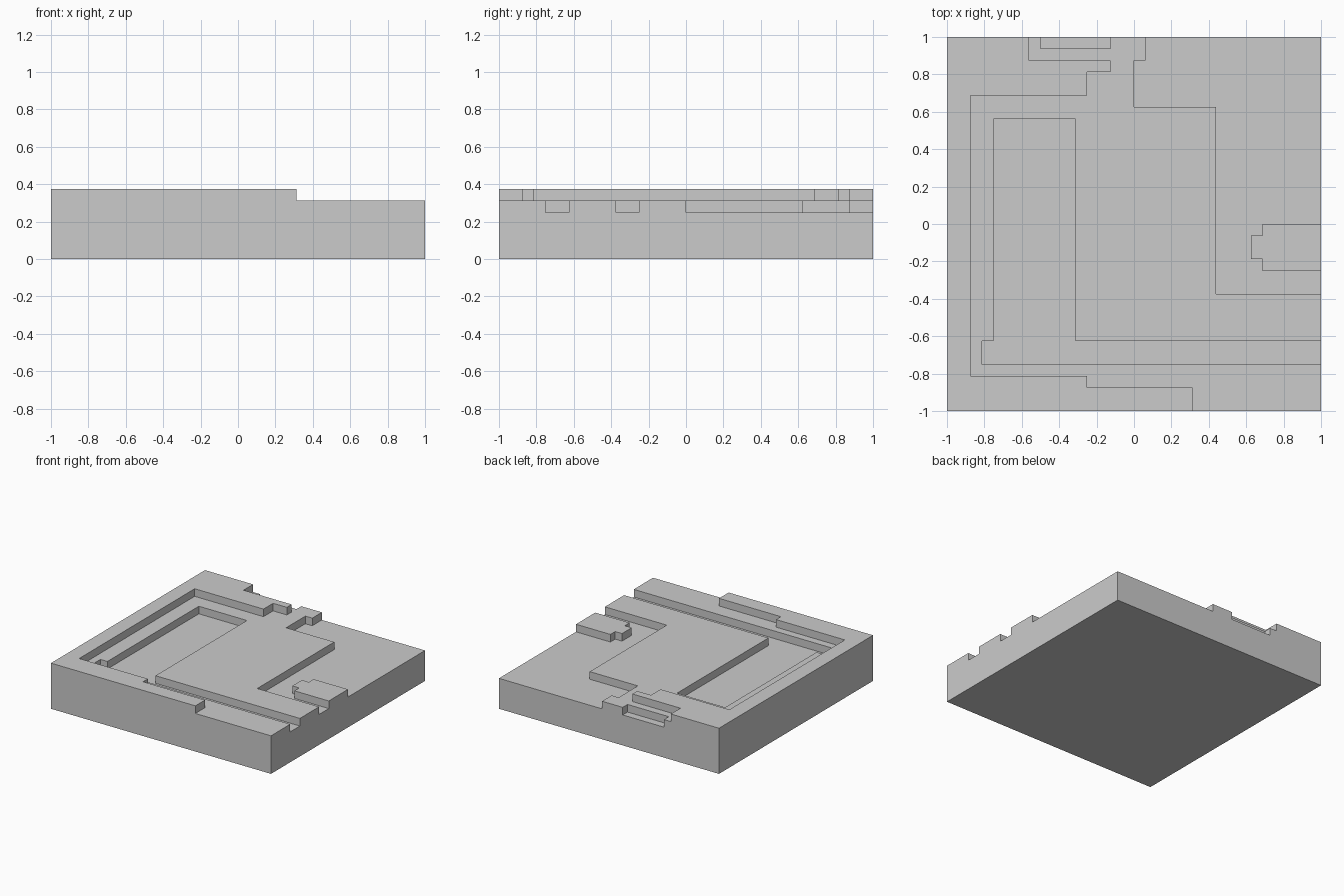
import bpy, bmesh, math

if "Cube" in bpy.data.objects:
    bpy.data.objects.remove(bpy.data.objects["Cube"])

N = 32                                # cells per side
Z = [0, 0.25, 0.3125, 0.375]          # bottom, low, middle and high levels
level = [[2] * N for _ in range(N)]   # starts as a flat middle-height slab


def paint(value, x0, x1, y0, y1):
    """Set a rectangle of the tile to one level."""
    idx = lambda v: round((v + 1) * N / 2)
    for i in range(idx(x0), idx(x1)):
        for j in range(idx(y0), idx(y1)):
            level[i][j] = value


# raised rim along left, front and back
paint(3, -1, -0.875, -1, 1)
paint(3, -0.875, -0.25, -1, -0.8125)
paint(3, -0.25, 0.3125, -1, -0.875)
paint(3, -0.875, -0.5625, 0.6875, 1)
paint(3, -0.5625, -0.25, 0.6875, 0.875)
paint(3, -0.25, -0.125, 0.8125, 0.875)

# sunken basin on the left and channel leading out to the right
paint(1, -0.75, -0.3125, -0.625, 0.5625)
paint(1, -0.8125, 1, -0.75, -0.625)

# small notch in the back edge
paint(1, -0.5, -0.125, 0.9375, 1)

# low ground on the right, with an island on its edge
paint(1, 0.4375, 1, -0.375, 1)
paint(1, 0, 0.4375, 0.625, 0.875)
paint(1, 0.0625, 0.4375, 0.875, 1)
paint(2, 0.6875, 1, -0.25, 0)
paint(2, 0.625, 0.6875, -0.1875, -0.0625)

# skin the stepped levels with floor, top and wall quads
bm = bmesh.new()
pos = lambda k: k * 2 / N - 1


def quad(*corners):
    bm.faces.new([bm.verts.new((pos(i), pos(j), z)) for i, j, z in corners])


def height(i, j):
    return level[i][j] if 0 <= i < N and 0 <= j < N else 0


for i in range(N):
    for j in range(N):
        ring = [(i, j), (i + 1, j), (i + 1, j + 1), (i, j + 1)]
        top = height(i, j)
        quad(*[(a, b, Z[top]) for a, b in ring])
        quad(*[(a, b, 0) for a, b in reversed(ring)])
        for s, (di, dj) in enumerate([(0, -1), (1, 0), (0, 1), (-1, 0)]):
            p, q = ring[s], ring[(s + 1) % 4]
            for k in range(height(i + di, j + dj), top):
                quad((*p, Z[k]), (*q, Z[k]), (*q, Z[k + 1]), (*p, Z[k + 1]))

# weld and merge the flat areas
bmesh.ops.remove_doubles(bm, verts=bm.verts, dist=1e-4)
bmesh.ops.dissolve_limit(bm, angle_limit=math.radians(1),
                         verts=bm.verts, edges=bm.edges)
mesh = bpy.data.meshes.new("terrain_tile")
bm.to_mesh(mesh)
bm.free()
bpy.context.collection.objects.link(bpy.data.objects.new("terrain_tile", mesh))
